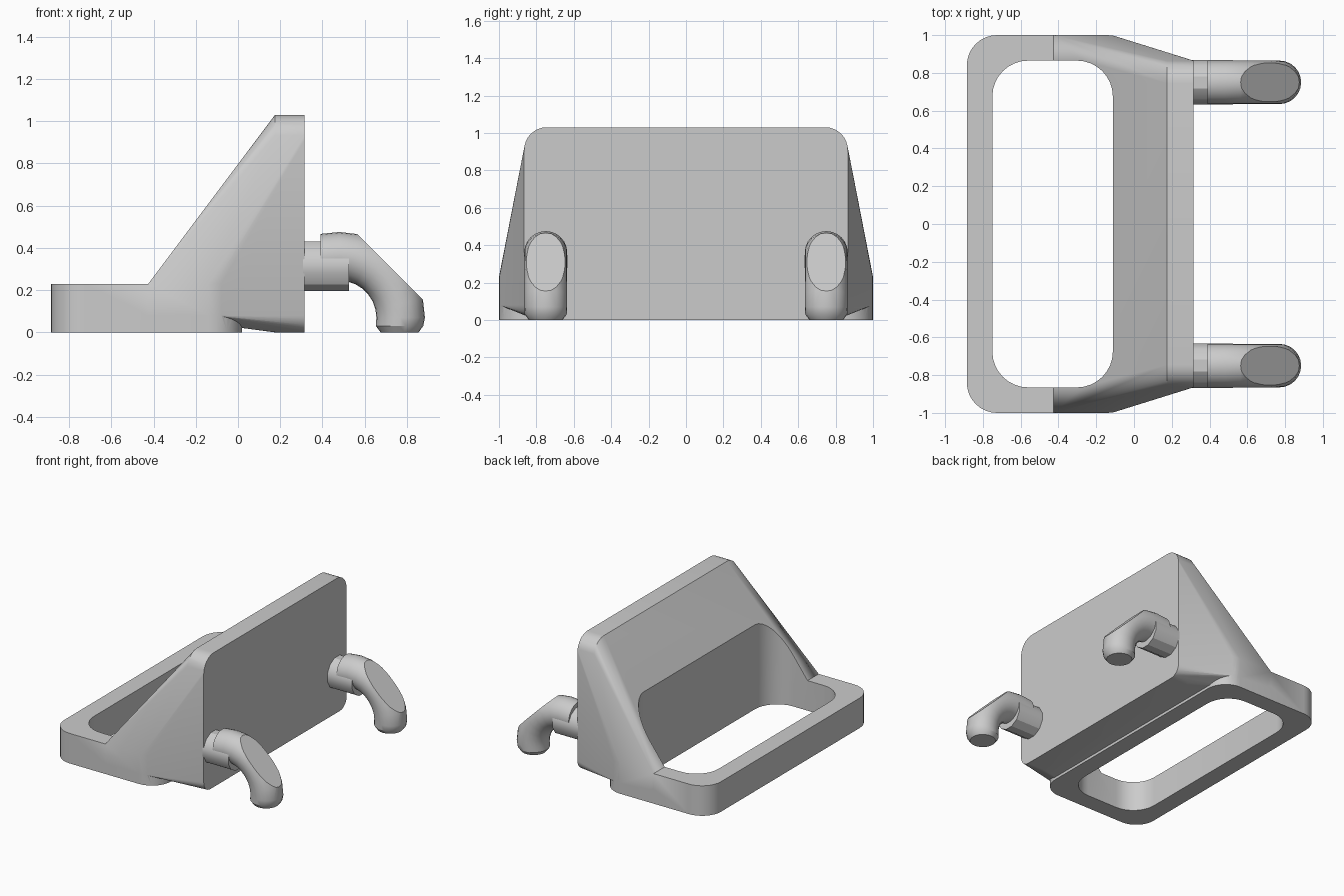
import bpy, bmesh, math
from mathutils import Vector

cube = bpy.data.objects.get("Cube")
if cube:
    bpy.data.objects.remove(cube, do_unlink=True)

grey = bpy.data.materials.new("plain grey")
grey.use_nodes = True
grey.diffuse_color = (0.6, 0.6, 0.6, 1)
grey.node_tree.nodes["Principled BSDF"].inputs["Base Color"].default_value = (0.6, 0.6, 0.6, 1)


def rounded(a0, a1, b0, b1, radii, steps=8):
    """Rounded rectangle, counter-clockwise from the (a1, b1) corner."""
    corners = [(a1, b1, -1, -1), (a0, b1, 1, -1), (a0, b0, 1, 1), (a1, b0, -1, 1)]
    pts = []
    for k, ((a, b, sa, sb), r) in enumerate(zip(corners, radii)):
        for i in range(steps + 1):
            t = math.pi / 2 * (k + i / steps)
            pts.append((a + sa * r + r * math.cos(t), b + sb * r + r * math.sin(t)))
    return pts


def finish(name, bm):
    bmesh.ops.recalc_face_normals(bm, faces=bm.faces)
    mesh = bpy.data.meshes.new(name)
    bm.to_mesh(mesh)
    bm.free()
    mesh.materials.append(grey)
    ob = bpy.data.objects.new(name, mesh)
    bpy.context.collection.objects.link(ob)
    return ob


def loft(name, rings):
    """Skin closed rings of points and cap both ends."""
    bm = bmesh.new()
    loops = [[bm.verts.new(p) for p in ring] for ring in rings]
    n = len(loops[0])
    for lo, hi in zip(loops, loops[1:]):
        for i in range(n):
            j = (i + 1) % n
            bm.faces.new((lo[i], lo[j], hi[j], hi[i]))
    bm.faces.new(loops[0][::-1])
    bm.faces.new(loops[-1])
    return bm


def slab(name, outline, z0, z1):
    return finish(name, loft(name, [[(x, y, z) for x, y in outline] for z in (z0, z1)]))


def activate(ob):
    bpy.ops.object.select_all(action='DESELECT')
    ob.select_set(True)
    bpy.context.view_layer.objects.active = ob


def boolean(ob, tool, operation):
    mod = ob.modifiers.new("combine", 'BOOLEAN')
    mod.object, mod.operation, mod.solver = tool, operation, 'EXACT'
    activate(ob)
    bpy.ops.object.modifier_apply(modifier=mod.name)
    bpy.data.objects.remove(tool, do_unlink=True)


def smooth(ob):
    activate(ob)
    bpy.ops.object.shade_smooth_by_angle(angle=math.radians(30))


# Low frame
body = slab("body", rounded(-0.885, 0.02, -1, 1, [0.16] * 4), 0, 0.23)

# Wedge: hull between the front of the frame and the upright plate
bm = bmesh.new()
for x, y in rounded(-0.425, 0.02, -1, 1, [0.16, 0, 0, 0.16]):
    for z in (0.08, 0.23):
        bm.verts.new((x, y, z))
for y, z in rounded(-0.865, 0.865, 0, 1.03, [0.12, 0.12, 0.08, 0.08]):
    for x in (0.175, 0.315):
        bm.verts.new((x, y, z))
bmesh.ops.remove_doubles(bm, verts=bm.verts, dist=0.0001)
hull = bmesh.ops.convex_hull(bm, input=bm.verts)
bmesh.ops.delete(bm, geom=list({g for g in hull["geom_interior"] + hull["geom_unused"]
                                if isinstance(g, bmesh.types.BMVert)}), context='VERTS')
bmesh.ops.dissolve_limit(bm, angle_limit=0.002, verts=bm.verts, edges=bm.edges)
boolean(body, finish("wedge", bm), 'UNION')

# Opening straight through frame and wedge
boolean(body, slab("opening", rounded(-0.75, -0.112, -0.865, 0.865, [0.19] * 4), -0.5, 1.5),
        'DIFFERENCE')
smooth(body)


def circle(centre, normal_angle, r, n, turn=0.0):
    """Ring around a centre; its in-plane radial axis points along normal_angle in xz."""
    radial = Vector((math.cos(normal_angle), 0, math.sin(normal_angle)))
    side = Vector((0, 1, 0))
    return [centre + r * (radial * math.cos(t) + side * math.sin(t))
            for t in (math.tau * i / n + turn for i in range(n))]


# Pegs with bent hooks
for label, y in (("right", -0.75), ("left", 0.75)):
    up = math.pi / 2
    rings = [circle(Vector((x, y, 0.3125)), up, 0.1216, 12, math.pi / 12) for x in (0.3, 0.525)]
    smooth(finish(label + "_peg", loft("peg", rings)))

    rings = [circle(Vector((0.39, y, 0.351)), up, 0.115, 24)]
    for i in range(8):
        t = up * (1 - i / 7)
        centre = Vector((0.48 + 0.29 * math.cos(t), y, 0.07 + 0.29 * math.sin(t)))
        rings.append(circle(centre, t, 0.115, 24))
    for z, r in ((0.03, 0.112), (0, 0.09)):
        rings.append(circle(Vector((0.765, y, z)), 0, r, 24))
    bm = loft("hook", rings)
    # Flat shaved off the outside of the bend
    bmesh.ops.bisect_plane(bm, geom=bm.verts[:] + bm.edges[:] + bm.faces[:],
                           plane_co=(0.57, y, 0.46), plane_no=(1, 0, 1), clear_outer=True)
    bmesh.ops.holes_fill(bm, edges=[e for e in bm.edges if e.is_boundary], sides=0)
    smooth(finish(label + "_hook", bm))
